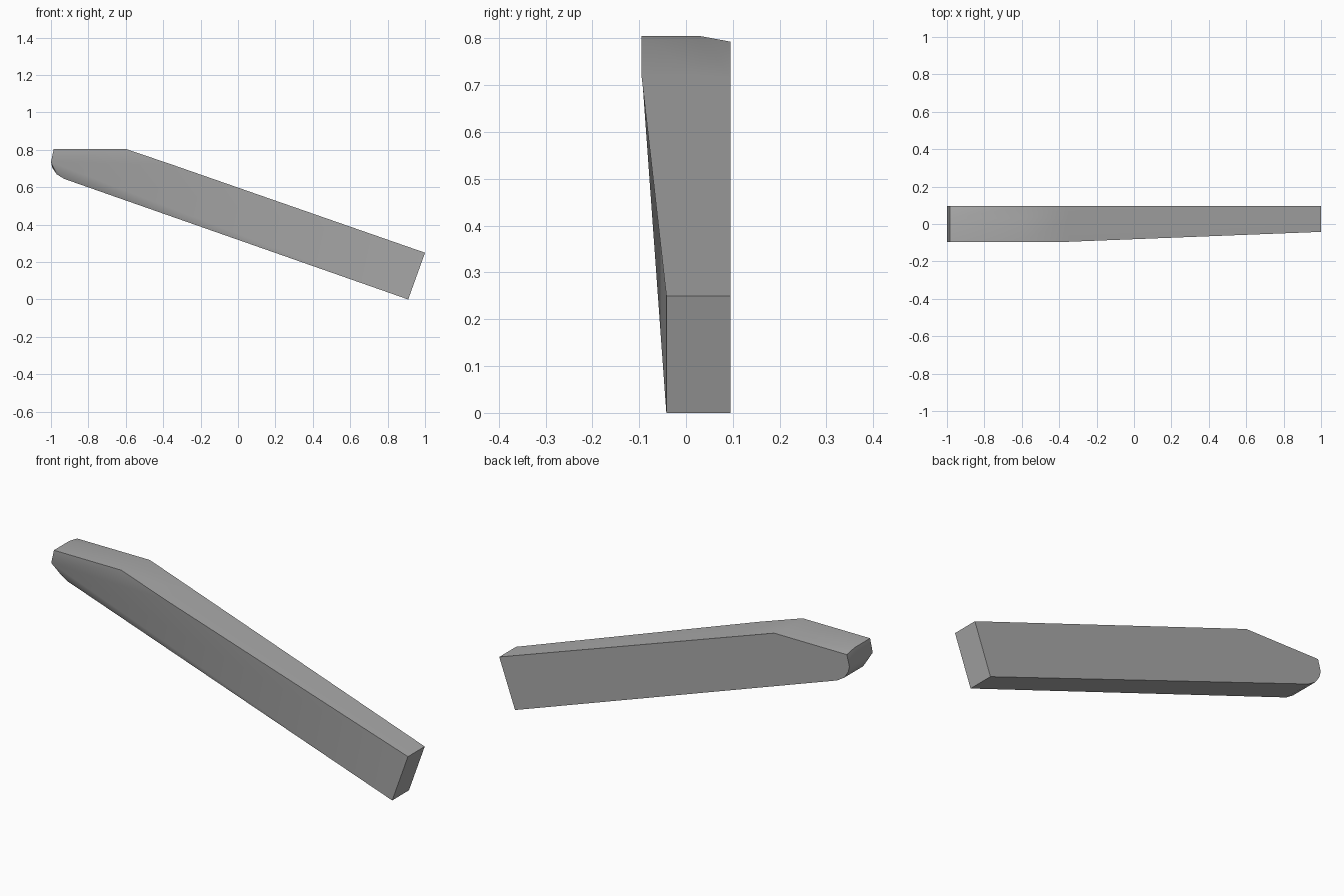
import bpy
import bmesh
import math

cube = bpy.data.objects.get("Cube")
if cube:
    bpy.data.objects.remove(cube)

grey = bpy.data.materials.new("plain grey")
grey.use_nodes = True
colour = (0.4, 0.4, 0.4, 1)
grey.diffuse_color = colour
grey.node_tree.nodes["Principled BSDF"].inputs["Base Color"].default_value = colour

BACK, MIDDLE, FRONT = 0.095, 0.03, -0.095

# Side outline: nose, rounded underside, square end, then back along the top
lower = [(-1, 0.735), (-0.993, 0.705), (-0.97, 0.67), (-0.93, 0.645), (0.91, 0)]
middle_outline = [(-0.985, 0.805)] + lower + [(1, 0.25), (-0.35, 0.72), (-0.6, 0.805)]
back_outline = [(-0.985, 0.793)] + lower + [(1, 0.25), (-0.35, 0.717), (-0.57, 0.793)]

# The front outline is drawn in under the nose and towards the square end
front_y = [FRONT, FRONT, -0.06, -0.06, -0.06, -0.042, -0.042, FRONT, FRONT]

bm = bmesh.new()
back = [bm.verts.new((x, BACK, z)) for x, z in back_outline]
middle = [bm.verts.new((x, MIDDLE, z)) for x, z in middle_outline]
front = [bm.verts.new((x, y, z)) for (x, z), y in zip(middle_outline, front_y)]


def skin(a, b):
    for i in range(len(a)):
        j = (i + 1) % len(a)
        bm.faces.new((a[i], a[j], b[j], b[i]))


skin(back, middle)
skin(middle, front)
bm.faces.new(back)

# Front side: flat nose panel, tapering panel and lower bevel
top_nose, nose, arc_a, arc_b, arc_c, end_low, end_high, bend, peak = front
for panel in ((nose, top_nose, peak, bend), (nose, bend, end_high),
              (nose, end_high, end_low), (nose, end_low, arc_c),
              (nose, arc_c, arc_b), (nose, arc_b, arc_a)):
    bm.faces.new(panel)

bmesh.ops.recalc_face_normals(bm, faces=bm.faces)
mesh = bpy.data.meshes.new("tapered_bar")
bm.to_mesh(mesh)
bm.free()
mesh.materials.append(grey)

bar = bpy.data.objects.new("tapered_bar", mesh)
bpy.context.collection.objects.link(bar)
bpy.context.view_layer.objects.active = bar
bar.select_set(True)
bpy.ops.object.shade_smooth_by_angle(angle=math.radians(30))
